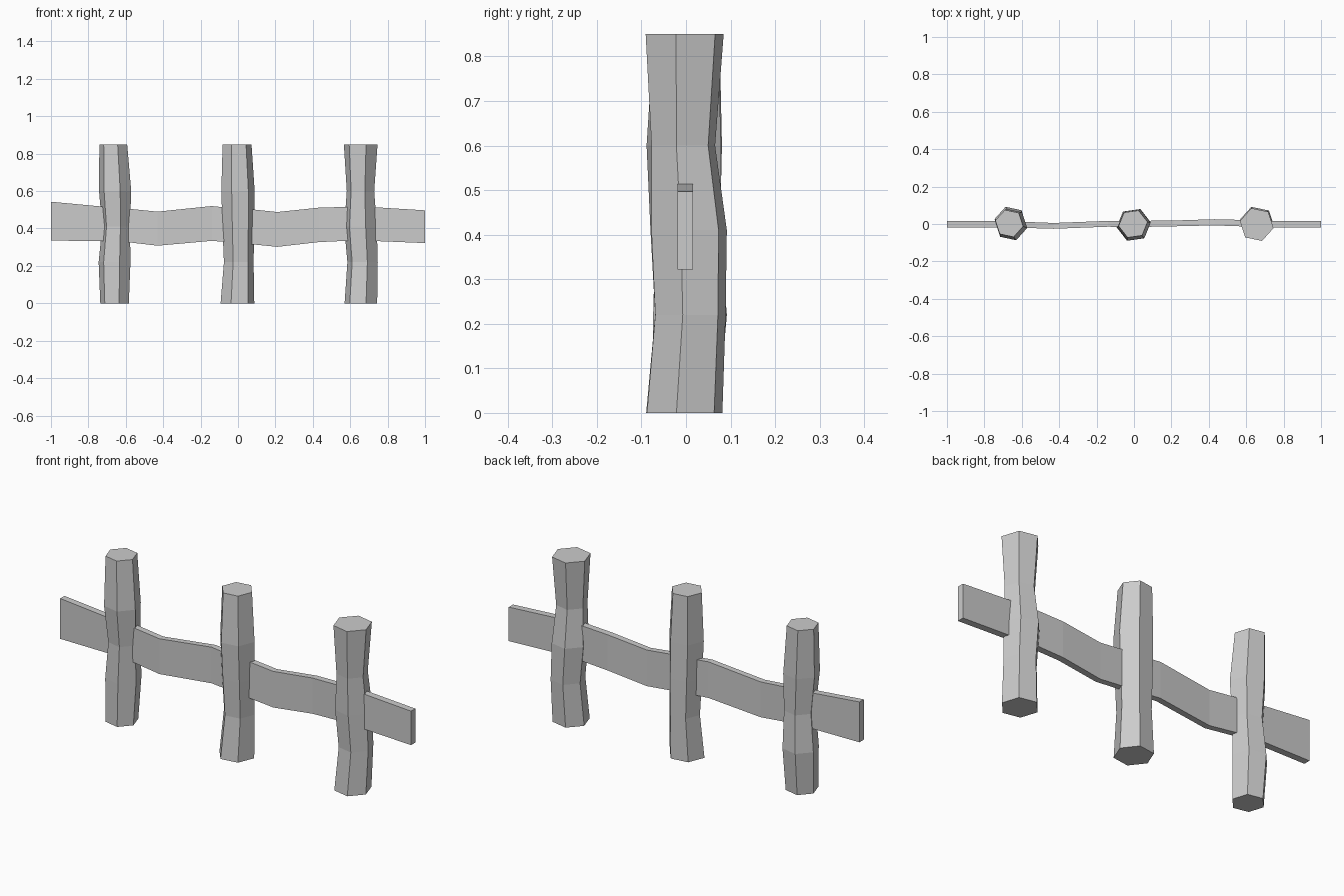
import bpy
from math import cos, sin, radians

if "Cube" in bpy.data.objects:
    bpy.data.objects.remove(bpy.data.objects["Cube"])

LEVELS = (0, 0.22, 0.41, 0.6, 0.85)


def loft(name, rings):
    """Skin a list of equal-sized vertex rings and cap both ends."""
    n = len(rings[0])
    verts = [v for ring in rings for v in ring]
    faces = [tuple(reversed(range(n))), tuple(range(len(verts) - n, len(verts)))]
    for k in range(len(rings) - 1):
        for i in range(n):
            a, b = k * n + i, k * n + (i + 1) % n
            faces.append((a, b, b + n, a + n))
    mesh = bpy.data.meshes.new(name)
    mesh.from_pydata(verts, [], faces)
    mesh.update()
    obj = bpy.data.objects.new(name, mesh)
    bpy.context.collection.objects.link(obj)
    return obj


def post(name, turn, sections):
    """Rough six-sided post; one (x, y, radius) section per level."""
    rings = []
    for z, (x, y, r) in zip(LEVELS, sections):
        angles = [radians(turn + 60 * i) for i in range(6)]
        rings.append([(x + r * cos(a), y + r * sin(a), z) for a in angles])
    return loft(name, rings)


def rail(name, stations):
    """Plank following (x, y centre, half thickness, bottom, top) stations."""
    return loft(name, [[(x, y - t, lo), (x, y + t, lo), (x, y + t, hi), (x, y - t, hi)]
                       for x, y, t, lo, hi in stations])


# Upright posts
post("left_post", -12, [(-0.66, -0.002, 0.078), (-0.66, 0.009, 0.087), (-0.652, 0.004, 0.076),
                        (-0.657, -0.003, 0.088), (-0.667, 0.003, 0.076)])
post("middle_post", 8, [(-0.003, -0.005, 0.091), (0.004, 0.005, 0.08), (0.002, 0.0, 0.086),
                        (0.0, -0.005, 0.09), (-0.005, 0.0, 0.078)])
post("right_post", -12, [(0.657, -0.003, 0.089), (0.666, 0.010, 0.083), (0.655, 0.007, 0.089),
                         (0.655, -0.006, 0.075), (0.656, -0.003, 0.092)])

# Rail sections, meeting inside the posts
rail("left_end_rail", [(-1, -0.002, 0.0175, 0.335, 0.543), (-0.66, -0.002, 0.0175, 0.333, 0.511)])
rail("left_rail", [(-0.66, -0.002, 0.0165, 0.335, 0.513), (-0.43, -0.01, 0.0155, 0.308, 0.49),
                   (-0.14, 0.001, 0.0155, 0.334, 0.52), (0, 0.0, 0.0165, 0.323, 0.505)])
rail("right_rail", [(0, 0.0, 0.0165, 0.323, 0.51), (0.21, 0.003, 0.0155, 0.302, 0.488),
                    (0.43, 0.009, 0.0165, 0.327, 0.511), (0.66, 0.002, 0.0175, 0.338, 0.518)])
rail("right_end_rail", [(0.66, -0.002, 0.0175, 0.336, 0.518), (1, -0.002, 0.0175, 0.322, 0.497)])
